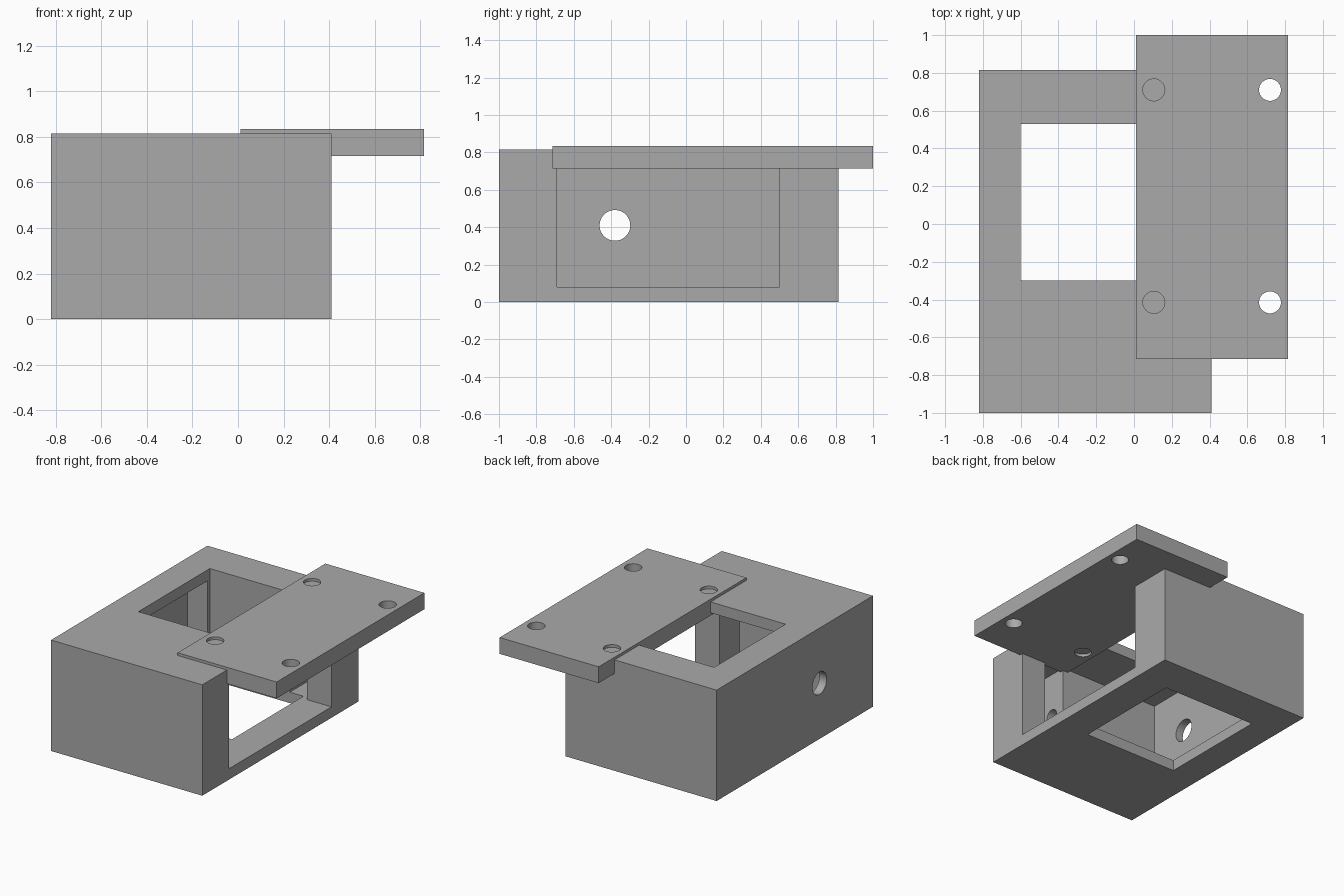
import bpy
import math

if "Cube" in bpy.data.objects:
    bpy.data.objects.remove(bpy.data.objects["Cube"], do_unlink=True)

grey = bpy.data.materials.new("plain_grey")
grey.use_nodes = True
grey.diffuse_color = (0.4, 0.4, 0.4, 1)
grey.node_tree.nodes["Principled BSDF"].inputs["Base Color"].default_value = (0.4, 0.4, 0.4, 1)


def block(name, x, y, z):
    """Box from (min, max) ranges along each axis."""
    ranges = (x, y, z)
    bpy.ops.mesh.primitive_cube_add(size=1, location=[(a + b) / 2 for a, b in ranges])
    ob = bpy.context.object
    ob.name = name
    ob.scale = [b - a for a, b in ranges]
    bpy.ops.object.transform_apply(location=False, rotation=False, scale=True)
    ob.data.materials.append(grey)
    return ob


def rod(name, centre, radius, depth, along_x=False):
    bpy.ops.mesh.primitive_cylinder_add(
        vertices=48, radius=radius, depth=depth, location=centre,
        rotation=(0, math.pi / 2 if along_x else 0, 0))
    ob = bpy.context.object
    ob.name = name
    ob.data.materials.append(grey)
    return ob


def cut(target, cutter):
    """Subtract the cutter from the target and discard it."""
    cutter.hide_render = True
    mod = target.modifiers.new("cut", 'BOOLEAN')
    mod.operation = 'DIFFERENCE'
    mod.solver = 'EXACT'
    mod.object = cutter
    bpy.ops.object.select_all(action='DESELECT')
    target.select_set(True)
    bpy.context.view_layer.objects.active = target
    bpy.ops.object.modifier_apply(modifier=mod.name)
    bpy.data.objects.remove(cutter, do_unlink=True)


def finish(ob):
    bpy.ops.object.select_all(action='DESELECT')
    ob.select_set(True)
    bpy.context.view_layer.objects.active = ob
    bpy.ops.object.shade_smooth_by_angle(angle=math.radians(30))


# Housing: hollow block, open on one side
housing = block("housing", (-0.82, 0.41), (-1, 0.815), (0, 0.815))
cut(housing, block("cavity", (-0.76, 0.6), (-0.69, 0.5), (0.08, 0.735)))
# Slot running across the cavity into both thick walls
cut(housing, block("cross_slot", (0.05, 0.21), (-0.94, 0.75), (0.08, 0.735)))
# Window through roof and floor
cut(housing, block("window", (-0.6, 0.16), (-0.3, 0.53), (-0.2, 1)))
# Round port in the side wall and blind hole off the slot
cut(housing, rod("side_port", (-0.8, -0.38, 0.41), 0.082, 0.3, True))
cut(housing, rod("blind_hole", (-0.05, -0.81, 0.41), 0.05, 0.3, True))
finish(housing)

# Sliding cover plate with four screw holes
plate = block("cover_plate", (0.01, 0.815), (-0.715, 1), (0.715, 0.835))
for x in (0.105, 0.72):
    for y in (-0.415, 0.71):
        cut(plate, rod("screw_hole", (x, y, 0.775), 0.058, 0.4))
finish(plate)
